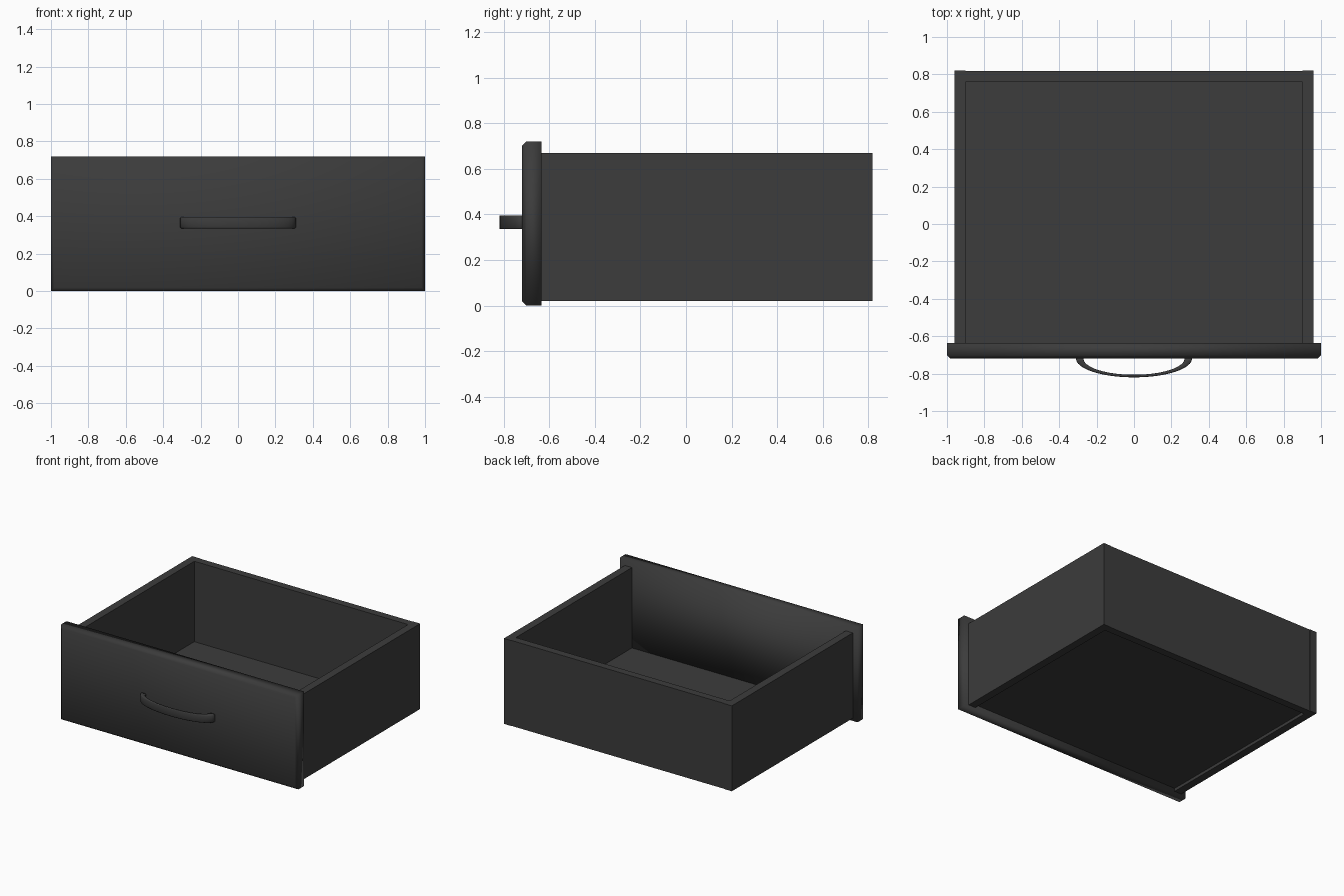
import bpy
import bmesh
import math
from mathutils import Vector

cube = bpy.data.objects.get("Cube")
if cube:
    bpy.data.objects.remove(cube, do_unlink=True)

# One dark finish for everything
GREY = (0.045, 0.045, 0.045, 1)
finish = bpy.data.materials.new("charcoal")
finish.use_nodes = True
finish.diffuse_color = GREY
finish.node_tree.nodes["Principled BSDF"].inputs["Base Color"].default_value = GREY


def add_object(name, bm, smooth=False):
    bmesh.ops.recalc_face_normals(bm, faces=bm.faces)
    for face in bm.faces:
        face.smooth = smooth
    mesh = bpy.data.meshes.new(name)
    bm.to_mesh(mesh)
    bm.free()
    mesh.materials.append(finish)
    obj = bpy.data.objects.new(name, mesh)
    bpy.context.collection.objects.link(obj)
    return obj


def box_mesh(low, high):
    low, high = Vector(low), Vector(high)
    bm = bmesh.new()
    bmesh.ops.create_cube(bm, size=1)
    for v in bm.verts:
        v.co = (low + high) / 2 + v.co * (high - low)
    return bm


FACE_Y, JOIN_Y, BACK_Y = -0.72, -0.635, 0.82
OUT_X, IN_X = 0.96, 0.9
LOW_Z, RIM_Z = 0.02, 0.67

# Drawer box: side walls, back wall, raised floor
for name, side in (("left_wall", 1), ("right_wall", -1)):
    x0, x1 = sorted((side * IN_X, side * OUT_X))
    add_object(name, box_mesh((x0, JOIN_Y, LOW_Z), (x1, BACK_Y, RIM_Z)))
add_object("back_wall", box_mesh((-IN_X, 0.76, LOW_Z), (IN_X, BACK_Y - 0.003, RIM_Z)))
add_object("floor", box_mesh((-IN_X, JOIN_Y, 0.043), (IN_X, 0.76, 0.058)))

# Front panel, chamfered around its outer face, softly shaded
bm = box_mesh((-1, FACE_Y, 0), (1, JOIN_Y, 0.72))
rim = [e for e in bm.edges if all(v.co.y < FACE_Y + 0.01 for v in e.verts)]
bmesh.ops.bevel(bm, geom=rim, offset=0.018, segments=1, affect='EDGES')
add_object("front_panel", bm, smooth=True)

# Handle: flat strip swept along a half ellipse
STEPS = 24
bm = bmesh.new()
rings = []
for i in range(STEPS + 1):
    a = math.pi * i / STEPS
    c, s = math.cos(a), math.sin(a)
    ring = []
    for rx, ry, z in ((0.31, 0.1, 0.34), (0.31, 0.1, 0.39), (0.305, 0.098, 0.395),
                      (0.275, 0.088, 0.395), (0.27, 0.086, 0.39), (0.27, 0.086, 0.34),
                      (0.275, 0.088, 0.335), (0.305, 0.098, 0.335)):
        ring.append(bm.verts.new((rx * c, FACE_Y - ry * s, z)))
    rings.append(ring)
for a, b in zip(rings, rings[1:]):
    for j in range(len(a)):
        k = (j + 1) % len(a)
        bm.faces.new((a[j], a[k], b[k], b[j]))
bm.faces.new(rings[0])
bm.faces.new(rings[-1])
add_object("handle", bm, smooth=True)
